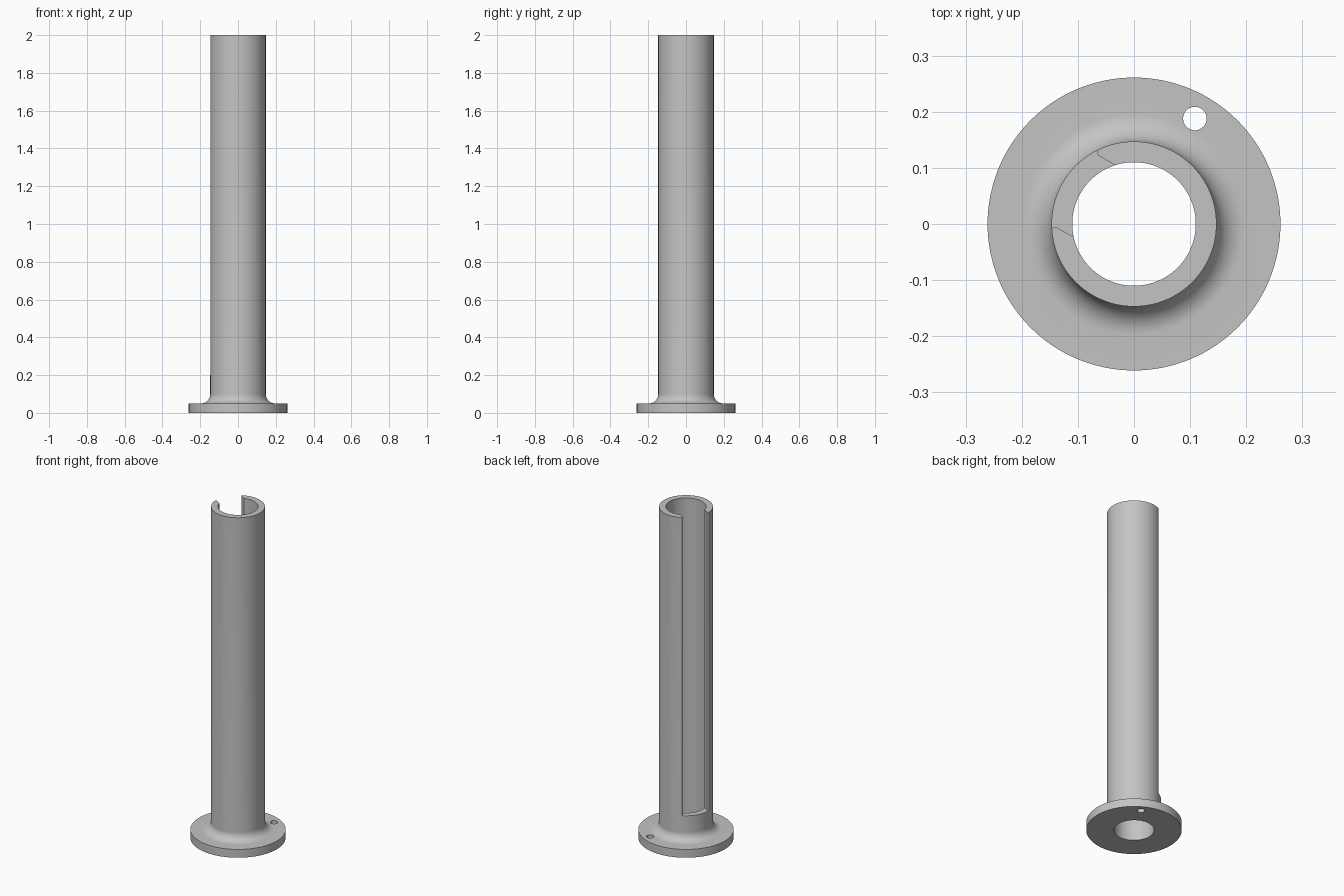
import bpy
import bmesh
import math
from mathutils import Matrix, Vector

cube = bpy.data.objects.get("Cube")
if cube:
    bpy.data.objects.remove(cube, do_unlink=True)

grey = bpy.data.materials.new("plain grey")
grey.use_nodes = True
colour = (0.55, 0.55, 0.55, 1)
grey.diffuse_color = colour
grey.node_tree.nodes["Principled BSDF"].inputs["Base Color"].default_value = colour

SEGMENTS = 128
TUBE_R, BORE_R, FLANGE_R = 0.147, 0.11, 0.261
FLANGE_H, FILLET, HEIGHT = 0.05, 0.05, 2.0


def make_object(name, bm):
    bmesh.ops.recalc_face_normals(bm, faces=bm.faces)
    mesh = bpy.data.meshes.new(name)
    bm.to_mesh(mesh)
    bm.free()
    mesh.materials.append(grey)
    obj = bpy.data.objects.new(name, mesh)
    bpy.context.collection.objects.link(obj)
    return obj


def revolve(name, profile):
    """Closed (radius, height) profile spun around the z axis."""
    bm = bmesh.new()
    rings = []
    for i in range(SEGMENTS):
        a = math.tau * i / SEGMENTS
        rings.append([bm.verts.new((r * math.cos(a), r * math.sin(a), z)) for r, z in profile])
    for i, ring in enumerate(rings):
        after = rings[(i + 1) % SEGMENTS]
        for j in range(len(profile)):
            k = (j + 1) % len(profile)
            bm.faces.new((ring[j], after[j], after[k], ring[k]))
    return make_object(name, bm)


def prism(name, outline, bottom, top, turn=0.0):
    """Flat outline extruded upward and turned around the z axis."""
    bm = bmesh.new()
    face = bm.faces.new([bm.verts.new((x, y, bottom)) for x, y in outline])
    grown = bmesh.ops.extrude_face_region(bm, geom=[face])["geom"]
    verts = [g for g in grown if isinstance(g, bmesh.types.BMVert)]
    bmesh.ops.translate(bm, verts=verts, vec=Vector((0, 0, top - bottom)))
    bm.transform(Matrix.Rotation(turn, 4, 'Z'))
    return make_object(name, bm)


# Flanged tube with a concave fillet at its foot
profile = [(BORE_R, 0), (FLANGE_R, 0), (FLANGE_R, FLANGE_H)]
for i in range(13):
    a = math.pi / 2 * i / 12
    profile.append((TUBE_R + FILLET * (1 - math.sin(a)),
                    FLANGE_H + FILLET * (1 - math.cos(a))))
profile += [(TUBE_R, HEIGHT), (BORE_R, HEIGHT)]
tube = revolve("flanged_tube", profile)

# Long side slot, open at the top, with eased outer edges
half = [(0, 0.074), (0.1165, 0.074), (0.1205, 0.077), (0.1235, 0.083), (0.2, 0.083)]
slot = half + [(x, -y) for x, y in reversed(half)]
cutters = [prism("slot_cutter", slot, 0.2, HEIGHT + 0.1, math.radians(150))]

# Two screw holes on opposite sides of the flange
circle = [(0.217 + 0.021 * math.cos(math.tau * i / 32), 0.021 * math.sin(math.tau * i / 32))
          for i in range(32)]
for angle in (60, 240):
    cutters.append(prism("screw_hole_cutter", circle, -0.1, 0.15, math.radians(angle)))

# Cut the openings
bpy.ops.object.select_all(action='DESELECT')
bpy.context.view_layer.objects.active = tube
tube.select_set(True)
for cutter in cutters:
    cutter.hide_render = True
    mod = tube.modifiers.new("opening", 'BOOLEAN')
    mod.operation = 'DIFFERENCE'
    mod.solver = 'EXACT'
    mod.object = cutter
    bpy.ops.object.modifier_apply(modifier=mod.name)
    bpy.data.objects.remove(cutter, do_unlink=True)

bpy.ops.object.shade_smooth_by_angle(angle=math.radians(30))
